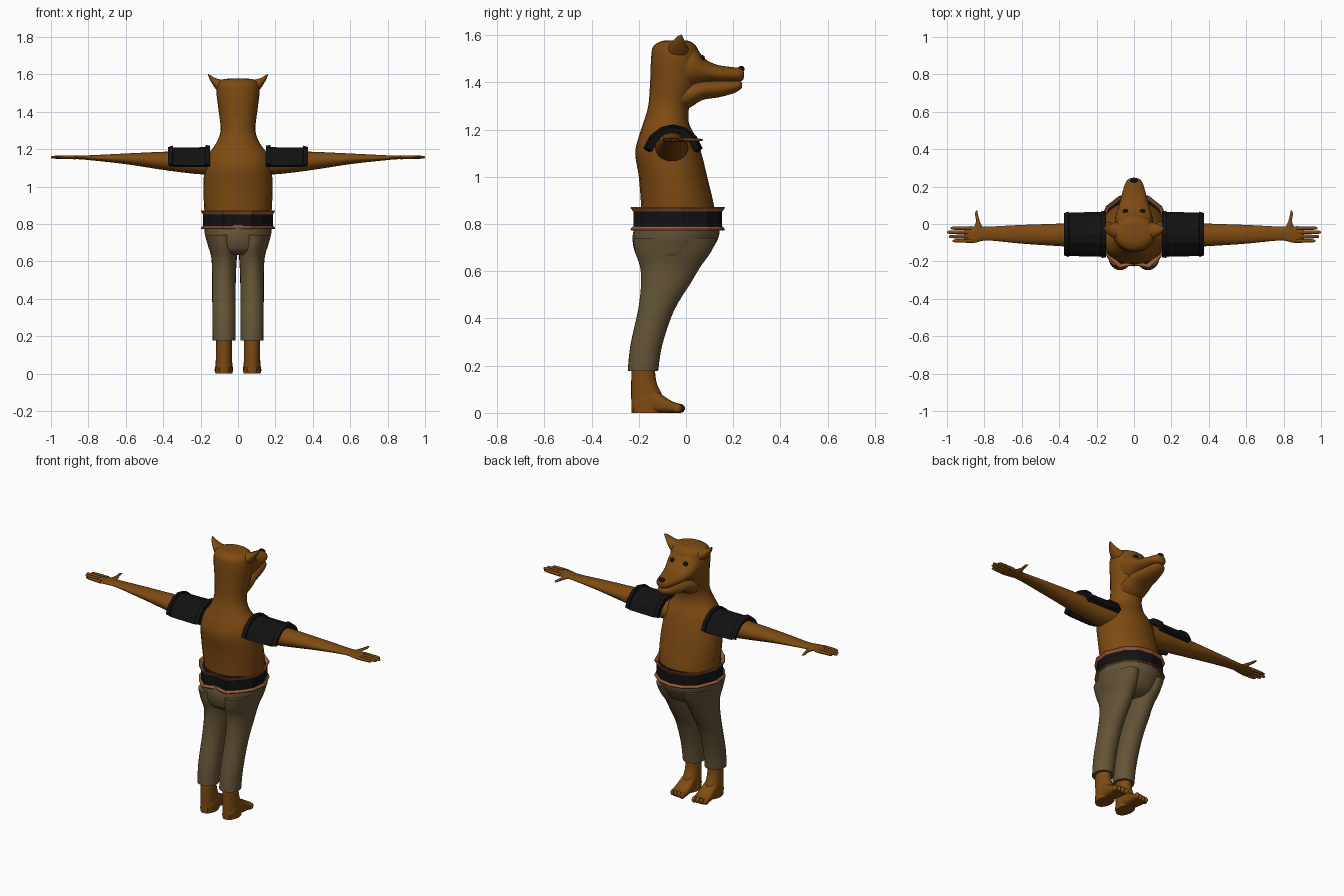
import bpy
import bmesh
from math import cos, sin, pi, copysign
from mathutils import Vector

if "Cube" in bpy.data.objects:
    bpy.data.objects.remove(bpy.data.objects["Cube"])


def material(name, rgb):
    mat = bpy.data.materials.new(name)
    mat.use_nodes = True
    mat.diffuse_color = (*rgb, 1)
    mat.node_tree.nodes["Principled BSDF"].inputs["Base Color"].default_value = (*rgb, 1)
    return mat


fur = material("brown fur", (0.21, 0.07, 0.006))
cloth = material("khaki cloth", (0.13, 0.09, 0.037))
black = material("black leather", (0.006, 0.006, 0.006))
copper = material("copper trim", (0.32, 0.1, 0.038))


def finish(bm, name, mat, mirror=False, smooth=True):
    bmesh.ops.recalc_face_normals(bm, faces=bm.faces)
    mesh = bpy.data.meshes.new(name)
    bm.to_mesh(mesh)
    bm.free()
    mesh.materials.append(mat)
    obj = bpy.data.objects.new(name, mesh)
    bpy.context.collection.objects.link(obj)
    if smooth:
        bpy.ops.object.select_all(action="DESELECT")
        obj.select_set(True)
        bpy.context.view_layer.objects.active = obj
        bpy.ops.object.shade_smooth_by_angle(angle=0.8)
    if mirror:
        obj.modifiers.new("Mirror", "MIRROR")
    return obj


def skin(bm, rings, closed=True):
    """Join rows of points with quads and cap the ends of closed rings."""
    rows = [[bm.verts.new(p) for p in ring] for ring in rings]
    count = len(rows[0])
    for low, high in zip(rows, rows[1:]):
        for i in range(count if closed else count - 1):
            j = (i + 1) % count
            bm.faces.new((low[i], low[j], high[j], high[i]))
    if closed:
        bm.faces.new(rows[0])
        bm.faces.new(rows[-1])


def spline(sections, steps=4):
    """Smooth the section values with a Catmull-Rom curve."""
    vs = [Vector(s) for s in sections]
    out = []
    for i in range(len(vs) - 1):
        a, b, c, d = vs[max(i - 1, 0)], vs[i], vs[i + 1], vs[min(i + 2, len(vs) - 1)]
        for k in range(steps):
            t = k / steps
            out.append(b + (c - a) * (t / 2) + (a * 2 - b * 5 + c * 4 - d) * (t * t / 2)
                       + (b * 3 - a - c * 3 + d) * (t ** 3 / 2))
    return out + [vs[-1]]


def loft(name, mat, axis, sections, mirror=False, power=1.0, sides=24):
    """Sections: position, first-axis low and high, second-axis low and high."""
    def place(t, a, b):
        return {"x": (t, a, b), "y": (a, t, b), "z": (a, b, t)}[axis]

    def bend(v):
        return copysign(abs(v) ** power, v)

    rings = []
    for t, a0, a1, b0, b1 in spline([Vector(s) for s in sections]):
        angles = [2 * pi * i / sides for i in range(sides)]
        rings.append([place(t, (a0 + a1) / 2 + (a1 - a0) / 2 * bend(cos(u)),
                            (b0 + b1) / 2 + (b1 - b0) / 2 * bend(sin(u))) for u in angles])
    bm = bmesh.new()
    skin(bm, rings)
    return finish(bm, name, mat, mirror)


def centred(rows):
    """Expand a half width into a section that is symmetric in x."""
    return [(t, -w, w, b0, b1) for t, w, b0, b1 in rows]


def ball(name, mat, centre, size, mirror=False):
    bm = bmesh.new()
    bmesh.ops.create_uvsphere(bm, u_segments=12, v_segments=8, radius=1)
    bmesh.ops.scale(bm, vec=size, verts=bm.verts)
    bmesh.ops.translate(bm, vec=centre, verts=bm.verts)
    finish(bm, name, mat, mirror)


# Torso, neck and skull in one tapering form
loft("torso_and_skull", fur, "z", centred([
    (0.76, .17, -.19, .13), (0.87, .18, -.19, .12), (1, .185, -.2, .09),
    (1.1, .178, -.215, .065), (1.17, .16, -.2, .04), (1.23, .118, -.18, .012),
    (1.3, .093, -.16, .015), (1.4, .103, -.152, .05), (1.5, .115, -.148, .06),
    (1.55, .108, -.14, .045), (1.572, .085, -.11, .02), (1.578, .04, -.08, 0)]))

# Muzzle: the jaw is separate so the mouth shows as a crease
loft("muzzle", fur, "y", centred([
    (-.06, .1, 1.36, 1.575), (0, .102, 1.365, 1.572), (.04, .098, 1.38, 1.55),
    (.08, .086, 1.395, 1.5), (.13, .072, 1.4, 1.475), (.19, .056, 1.402, 1.465),
    (.225, .043, 1.403, 1.462), (.241, .028, 1.41, 1.455), (.246, .008, 1.425, 1.44)]))
loft("lower_jaw", fur, "y", centred([
    (-.04, .08, 1.27, 1.4), (.02, .082, 1.295, 1.405), (.07, .076, 1.325, 1.412),
    (.14, .062, 1.337, 1.412), (.2, .047, 1.353, 1.41), (.23, .032, 1.37, 1.405),
    (.238, .01, 1.38, 1.395)]))
ball("nose", black, (0, .234, 1.456), (.021, .014, .014))
ball("eyes", black, (.045, .068, 1.503), (.015, .012, .013), True)

# Ears sweep out to pointed tips
loft("ears", fur, "x", [
    (.055, -.085, .015, 1.5, 1.572), (.095, -.08, .01, 1.5, 1.573),
    (.125, -.065, 0, 1.53, 1.582), (.148, -.045, -.01, 1.567, 1.596),
    (.16, -.026, -.016, 1.594, 1.602)], True)

# Arms with flattened hands
loft("arms", fur, "x", [
    (.1, -.13, .01, 1.07, 1.18), (.2, -.13, .01, 1.066, 1.185),
    (.37, -.12, .003, 1.085, 1.187), (.6, -.105, -.005, 1.12, 1.177),
    (.78, -.088, -.014, 1.14, 1.168), (.85, -.1, -.012, 1.146, 1.166),
    (.9, -.1, -.015, 1.148, 1.163), (.91, -.09, -.025, 1.15, 1.16)], True)
for finger, y, tip in (("index", -.022, .98), ("middle", -.044, 1),
                       ("ring", -.067, .99), ("little", -.09, .97)):
    loft(finger + "_fingers", fur, "x", [
        (.87, y - .01, y + .01, 1.146, 1.166), (tip - .02, y - .009, y + .009, 1.149, 1.165),
        (tip, y - .004, y + .004, 1.154, 1.16)], True, sides=8)
loft("thumbs", fur, "y", [
    (-.05, .79, .87, 1.147, 1.165), (-.015, .81, .855, 1.147, 1.165),
    (.015, .825, .845, 1.148, 1.164), (.055, .835, .85, 1.15, 1.162),
    (.072, .838, .844, 1.154, 1.158)], True, sides=8)

# Trousers: hips plus a pair of legs
loft("trouser_hips", cloth, "z", centred([
    (.795, .18, -.215, .14), (.75, .178, -.226, .14), (.7, .165, -.222, .115),
    (.66, .15, -.205, .085), (.635, .1, -.17, .04)]))
loft("trouser_legs", cloth, "z", [
    (.74, .005, .17, -.226, .13), (.68, .004, .157, -.215, .105),
    (.62, .006, .143, -.195, .062), (.55, .01, .139, -.19, .02),
    (.435, .013, .138, -.203, -.05), (.29, .013, .137, -.235, -.1),
    (.177, .014, .135, -.247, -.118)], True)

# Bare ankles, feet and toes
loft("ankles", fur, "z", [
    (.22, .033, .117, -.23, -.135), (.13, .033, .117, -.232, -.125),
    (.07, .031, .119, -.232, -.1), (0, .03, .12, -.231, -.1)], True)
loft("feet", fur, "y", [
    (-.225, .05, .1, 0, .05), (-.19, .032, .118, 0, .09), (-.14, .031, .119, 0, .1),
    (-.1, .029, .121, 0, .075), (-.06, .027, .123, 0, .05), (-.025, .029, .121, 0, .038)],
     True, power=0.7)
for i, toe in enumerate(("big", "second", "third", "little")):
    ball(toe + "_toes", fur, (.04 + .024 * i, -.025 - .004 * i, .019), (.013, .021, .019), True)

# Belt: a faceted black band between two flared copper rims
half = [(0, .165), (.08, .15), (.15, .095), (.198, -.02),
        (.188, -.11), (.14, -.18), (.08, -.235), (0, -.218)]
outline = half + [(-x, y) for x, y in reversed(half[1:-1])]


def belt_part(name, mat, layers):
    bm = bmesh.new()
    skin(bm, [[(x * s, (y + .035) * s - .035, z) for x, y in outline] for z, s in layers])
    finish(bm, name, mat, smooth=False)


belt_part("belt_band", black, [(.785, .94), (.86, .94)])
belt_part("belt_top_rim", copper, [(.852, .945), (.868, 1), (.873, .99), (.858, .88)])
belt_part("belt_bottom_rim", copper, [(.79, .945), (.779, 1), (.773, .99), (.785, .88)])

# Shoulder guards: faceted shells arched over the arms, with raised edges
arch = [(-.115, -.095), (-.09, -.045), (-.045, -.01), (0, 0), (.045, -.01), (.09, -.045), (.115, -.095)]


def guard(name, stations, thickness):
    bm = bmesh.new()
    skin(bm, [[(x, y * s - .055, z * s + top) for y, z in arch] for x, s, top in stations], False)
    shell = finish(bm, name, black, True, False)
    solid = shell.modifiers.new("Thickness", "SOLIDIFY")
    solid.thickness = thickness
    solid.offset = 0
    shell.modifiers.move(1, 0)


guard("shoulder_guards", [(.155, .92, 1.2), (.18, .96, 1.2), (.26, .94, 1.198),
                          (.34, .93, 1.198), (.36, .86, 1.197)], .022)
guard("guard_inner_edges", [(.15, .96, 1.205), (.175, .98, 1.207)], .03)
guard("guard_outer_edges", [(.345, .95, 1.205), (.37, .87, 1.197)], .03)
